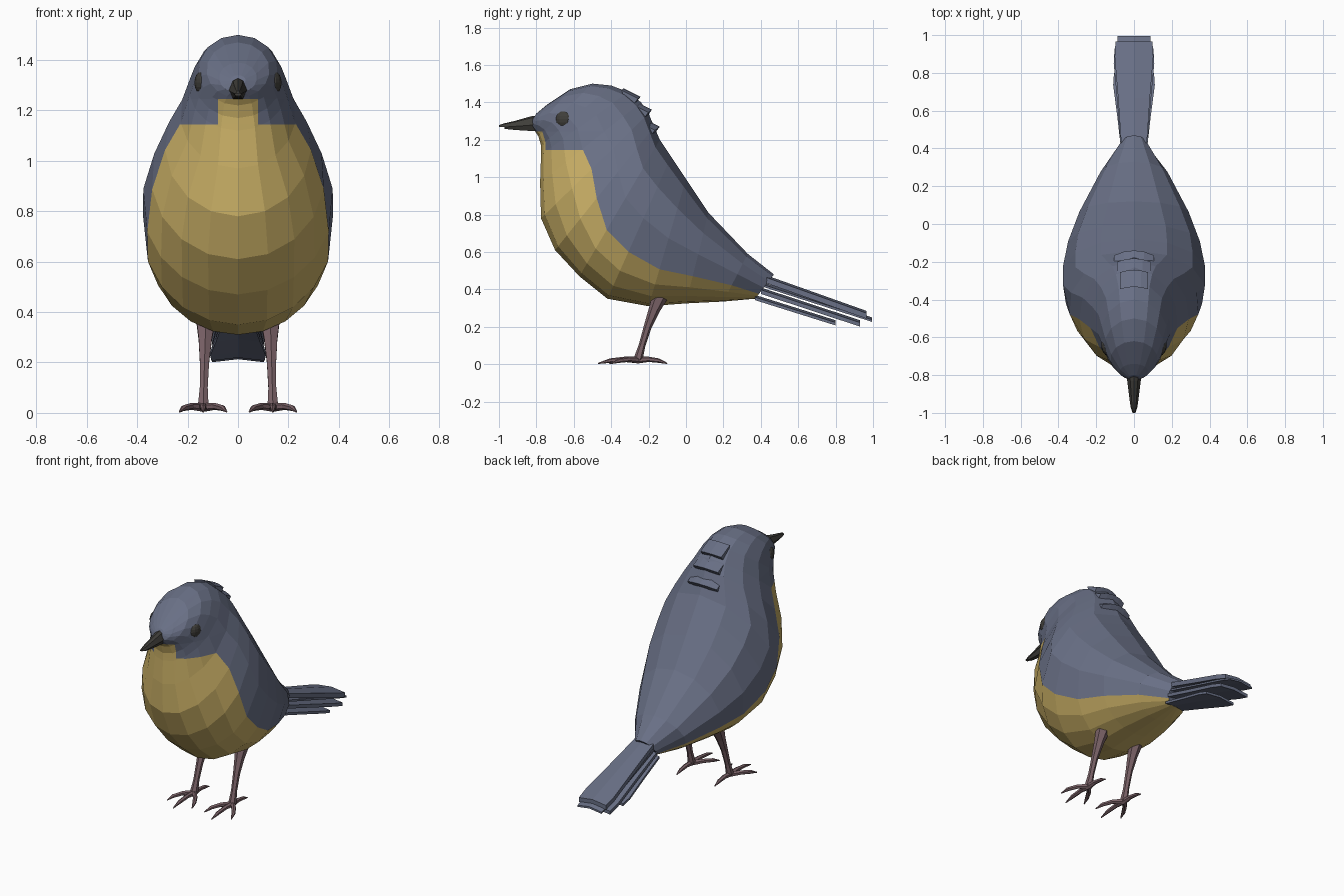
import bpy, bmesh, math
from mathutils import Vector

if "Cube" in bpy.data.objects:
    bpy.data.objects.remove(bpy.data.objects["Cube"])


def material(name, rgb):
    m = bpy.data.materials.new(name)
    m.diffuse_color = (*rgb, 1)
    m.use_nodes = True
    m.node_tree.nodes["Principled BSDF"].inputs["Base Color"].default_value = m.diffuse_color
    return m


SLATE = material("slate_blue", (0.14, 0.16, 0.235))
YELLOW = material("mustard_yellow", (0.60, 0.44, 0.135))
DARK = material("charcoal", (0.05, 0.048, 0.042))
PINK = material("dusky_pink", (0.20, 0.125, 0.14))


def finish(bm, name, *mats):
    bmesh.ops.recalc_face_normals(bm, faces=bm.faces)
    me = bpy.data.meshes.new(name)
    bm.to_mesh(me)
    bm.free()
    for m in mats:
        me.materials.append(m)
    ob = bpy.data.objects.new(name, me)
    bpy.context.collection.objects.link(ob)
    return ob


def loft(rings):
    """Skin closed rings of points and cap both ends."""
    bm = bmesh.new()
    vs = [[bm.verts.new(p) for p in r] for r in rings]
    n = len(vs[0])
    for a, b in zip(vs, vs[1:]):
        for i in range(n):
            j = (i + 1) % n
            bm.faces.new((a[i], a[j], b[j], b[i]))
    bm.faces.new(vs[0])
    bm.faces.new(vs[-1])
    return bm


def tube(points, sides=6):
    """Tapered tube through (x, y, z, radius) points."""
    ps = [Vector(p[:3]) for p in points]
    rings = []
    for i, p in enumerate(ps):
        d = (ps[min(i + 1, len(ps) - 1)] - ps[max(i - 1, 0)]).normalized()
        u = d.cross(Vector((1, 0.02, 0.03))).normalized()
        v = d.cross(u)
        r = points[i][3]
        rings.append([p + r * (u * math.cos(t) + v * math.sin(t))
                      for t in (2 * math.pi * k / sides for k in range(sides))])
    return loft(rings)


# Body: tilted oval rings from tail root to forehead
# (belly y, z, back y, z, half width, height share of the yellow underside)
BODY = [
    (0.37, 0.35, 0.47, 0.48, 0.07, 0.20),
    (0.20, 0.335, 0.33, 0.59, 0.18, 0.34),
    (0.00, 0.325, 0.12, 0.81, 0.29, 0.30),
    (-0.20, 0.31, 0.00, 0.99, 0.35, 0.29),
    (-0.42, 0.35, -0.08, 1.11, 0.38, 0.33),
    (-0.57, 0.47, -0.14, 1.20, 0.38, 0.34),
    (-0.70, 0.61, -0.17, 1.27, 0.345, 0.42),
    (-0.775, 0.78, -0.20, 1.34, 0.29, 0.47),
    (-0.78, 0.97, -0.24, 1.40, 0.23, 0.42),
    (-0.775, 1.12, -0.31, 1.455, 0.195, 0.42),
    (-0.775, 1.17, -0.40, 1.49, 0.178, 0.42),
    (-0.79, 1.22, -0.50, 1.50, 0.158, 0.42),
    (-0.81, 1.25, -0.62, 1.47, 0.125, 0.42),
    (-0.825, 1.27, -0.74, 1.39, 0.075, 0.42),
    (-0.825, 1.30, -0.80, 1.34, 0.03, 0.42),
]
N = 4   # columns below and above the colour line, each side


def body_ring(fy, fz, by, bz, w, share):
    split = math.acos(1 - 2 * share)
    half = [split * i / N for i in range(N)]
    half += [split + (math.pi - split) * i / N for i in range(N + 1)]
    angles = half + [-t for t in half[-2:0:-1]]
    pts = []
    for t in angles:
        s = (1 - math.cos(t)) / 2
        pts.append((w * math.sin(t), fy + (by - fy) * s, fz + (bz - fz) * s))
    return pts


bm = loft([body_ring(*r) for r in BODY])
bm.faces.ensure_lookup_table()
cols = 4 * N
for i, f in enumerate(bm.faces):
    k = i % cols
    f.material_index = int(i < cols * (len(BODY) - 1) and (k < N or k >= cols - N))
# Cut the bib edges into the throat
for co, no in (((0, 0, 1.145), (0, 0, 1)), ((0, 0, 1.245), (0, 0, 1)),
               ((0.08, 0, 0), (1, 0, 0)), ((-0.08, 0, 0), (1, 0, 0))):
    faces = [f for f in bm.faces
             if f.calc_center_median().y < -0.5 and max(v.co.z for v in f.verts) > 1.1]
    geom = set(faces)
    for f in faces:
        geom.update(f.edges)
        geom.update(f.verts)
    bmesh.ops.bisect_plane(bm, geom=list(geom), dist=0.0005, plane_co=co, plane_no=no)
for f in bm.faces:
    c = f.calc_center_median()
    if c.z > 1.145 and (abs(c.x) > 0.08 or c.z > 1.245):
        f.material_index = 0
finish(bm, "body", SLATE, YELLOW)

# Nape feathers: three overlapping wedges
for i, (y, z, w) in enumerate(((-0.243, 1.43, 0.075), (-0.182, 1.36, 0.09), (-0.14, 1.27, 0.105))):
    rings = []
    for k in range(-2, 3):
        x = w * k / 2
        drop = 0.35 * (1 - math.sqrt(1 - (x / 0.25) ** 2))
        yy, zz = y - 0.8 * drop, z - 0.6 * drop
        rings.append([(x, yy - 0.09, zz + 0.045), (x, yy, zz), (x, yy - 0.05, zz - 0.065)])
    finish(loft(rings), f"nape_feather_{i + 1}", SLATE)

# Tail: stacked, slightly fanned feather plates
# (root y, z, tip y, z, root half width, tip half width, thickness)
TAIL = [
    (0.43, 0.475, 0.965, 0.285, 0.068, 0.10, 0.030),
    (0.42, 0.435, 0.995, 0.25, 0.064, 0.088, 0.012),
    (0.40, 0.41, 0.93, 0.235, 0.070, 0.105, 0.022),
    (0.37, 0.37, 0.80, 0.235, 0.066, 0.108, 0.016),
]
for i, (y0, z0, y1, z1, w0, w1, th) in enumerate(TAIL):
    rings = []
    for t, shrink in ((0, 1), (0.45, 1), (0.85, 1.03), (1, 0.98)):
        y, z = y0 + (y1 - y0) * t, z0 + (z1 - z0) * t
        w = (w0 + (w1 - w0) * min(1, t * 1.15)) * shrink
        rings.append([(-w, y, z - 0.012), (0, y, z), (w, y, z - 0.012),
                      (w, y, z - th - 0.012), (0, y, z - th), (-w, y, z - th - 0.012)])
    finish(loft(rings), f"tail_feathers_{i + 1}", SLATE)

# Beak: upper and lower halves tapering to a shared tip
# (y, ridge z, edge z, keel z, half width)
BEAK = [(-0.76, 1.335, 1.28, 1.245, 0.042), (-0.83, 1.325, 1.278, 1.247, 0.036),
        (-0.91, 1.302, 1.272, 1.252, 0.026), (-0.97, 1.288, 1.268, 1.258, 0.018),
        (-1.0, 1.278, 1.268, 1.263, 0.008)]
finish(loft([[(-w, y, e), (-w * 0.55, y, e + (t - e) * 0.8), (0, y, t),
              (w * 0.55, y, e + (t - e) * 0.8), (w, y, e)]
             for y, t, e, b, w in BEAK]), "upper_beak", DARK)
finish(loft([[(-w * 0.9, y, e), (w * 0.9, y, e), (w * 0.5, y, b), (-w * 0.5, y, b)]
             for y, t, e, b, w in BEAK[:-1]]), "lower_beak", DARK)

for side, label in ((-1, "left"), (1, "right")):
    # Eye
    bm = bmesh.new()
    bmesh.ops.create_uvsphere(bm, u_segments=12, v_segments=8, radius=0.044)
    for v in bm.verts:
        v.co = Vector((side * 0.146 + v.co.x * 0.6 + side * 0.2 * v.co.y,
                       -0.655 + v.co.y, 1.31 + v.co.z))
    finish(bm, f"{label}_eye", DARK)

    # Leg
    finish(tube([(side * 0.128, -0.14, 0.36, 0.042), (side * 0.13, -0.17, 0.29, 0.03),
                 (side * 0.133, -0.205, 0.2, 0.021), (side * 0.136, -0.235, 0.1, 0.018),
                 (side * 0.138, -0.255, 0.03, 0.024), (side * 0.138, -0.26, 0.012, 0.014)]),
           f"{label}_leg", PINK)

    # Toes
    for i, (tx, ty) in enumerate(((0.045, -0.41), (0.138, -0.47), (0.232, -0.40), (0.138, -0.10))):
        pts = []
        for t, z, r in ((0, 0.022, 0.018), (0.35, 0.026, 0.014), (0.7, 0.019, 0.012), (1, 0.004, 0.003)):
            bow = 0.03 * (tx - 0.138) / 0.094 * math.sin(math.pi * t)
            pts.append((side * (0.138 + (tx - 0.138) * t + bow * 0.5),
                        -0.255 + (ty + 0.255) * t, z, r))
        finish(tube(pts), f"{label}_toe_{i + 1}", PINK)
